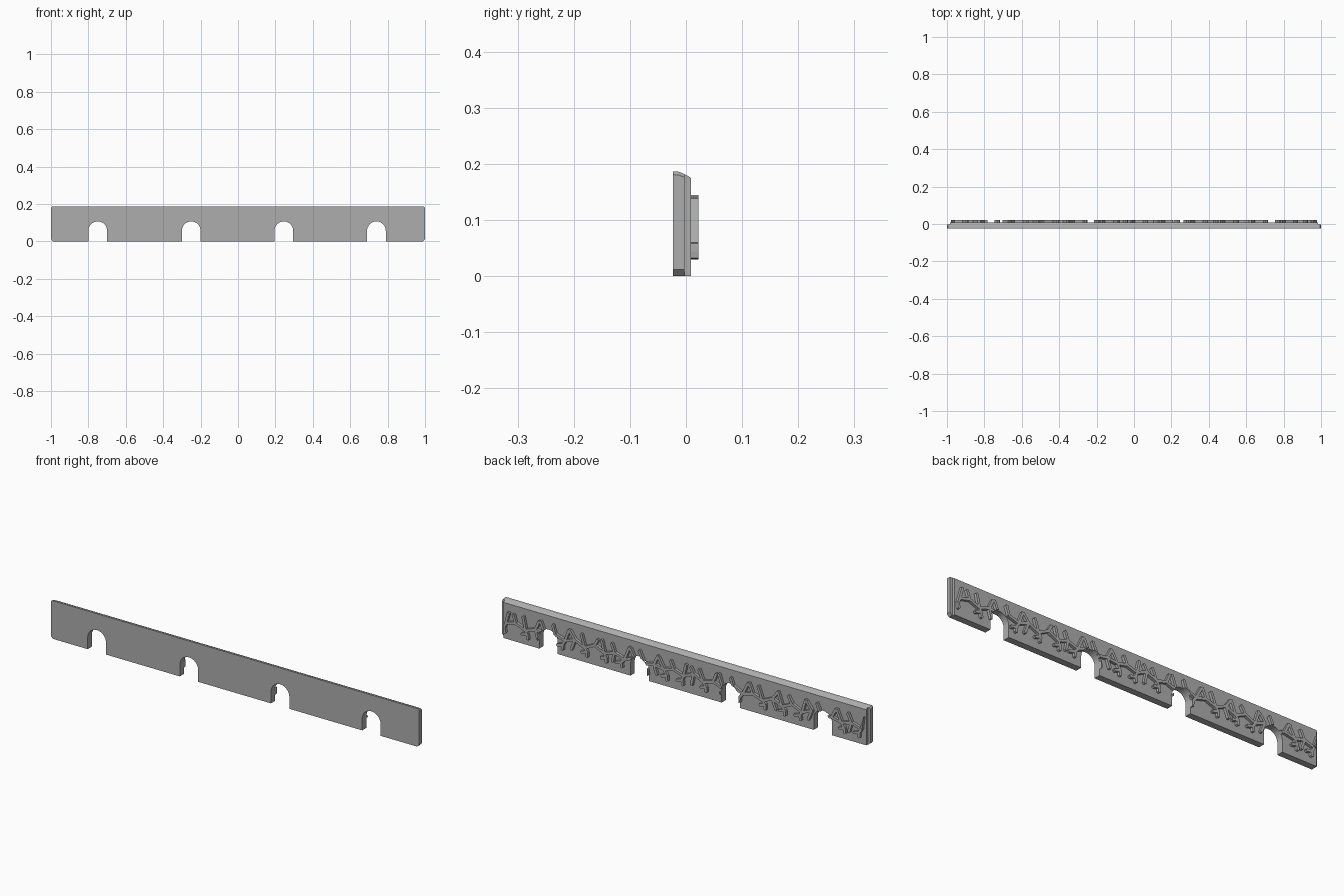
import bpy, bmesh, math, random
from mathutils import Vector

cube = bpy.data.objects.get("Cube")
if cube:
    bpy.data.objects.remove(cube)

random.seed(7)
ARCHES = (-0.75, -0.25, 0.245, 0.74)
RADIUS, SPRING, TOP = 0.05, 0.057, 0.187
STEPS = 16

grey = bpy.data.materials.new("stone_grey")
grey.use_nodes = True
colour = (0.42, 0.42, 0.42, 1)
grey.diffuse_color = colour
grey.node_tree.nodes["Principled BSDF"].inputs["Base Color"].default_value = colour


def make_object(name, bm):
    bmesh.ops.recalc_face_normals(bm, faces=bm.faces)
    mesh = bpy.data.meshes.new(name)
    bm.to_mesh(mesh)
    bm.free()
    mesh.materials.append(grey)
    obj = bpy.data.objects.new(name, mesh)
    bpy.context.collection.objects.link(obj)
    return obj


def loft(bm, outline, stations):
    """Sweep an x-z outline along y; each station is (y, height of its top edge)."""
    rings = []
    for y, top in stations:
        rings.append([bm.verts.new((x, y, z - TOP + top if z > 0.15 else z))
                      for x, z in outline])
    n = len(outline)
    for a, b in zip(rings, rings[1:]):
        for i in range(n):
            j = (i + 1) % n
            bm.faces.new((a[i], a[j], b[j], b[i]))
    bm.faces.new(rings[0])
    bm.faces.new(rings[-1][::-1])


def arch(cx, bottom=0.0):
    curve = [(cx - RADIUS * math.cos(math.pi * i / STEPS),
              SPRING + RADIUS * math.sin(math.pi * i / STEPS)) for i in range(STEPS + 1)]
    return [(cx - RADIUS, bottom)] + curve + [(cx + RADIUS, bottom)]


def wall_outline(half, low, high):
    """Long panel with cut corners and arched openings in its lower edge."""
    points = [(-half + low, 0)]
    for cx in ARCHES:
        points += arch(cx)
    points += [(half - low, 0)]
    if low:
        points += [(half, low), (half, TOP - high), (half - high, TOP),
                   (-half + high, TOP), (-half, TOP - high), (-half, low)]
    else:
        points += [(half, TOP), (-half, TOP)]
    return points


# Front panel with clipped corners and a gently falling top
bm = bmesh.new()
loft(bm, wall_outline(1.0, 0.012, 0.006), [(-0.023, 0.187), (-0.012, 0.186), (-0.003, 0.182)])
make_object("front_panel", bm)

# Narrower backing layer, set in at both ends
bm = bmesh.new()
loft(bm, wall_outline(0.985, 0, 0), [(-0.003, 0.182), (0.003, 0.179), (0.009, 0.175)])
make_object("back_panel", bm)


# Raised branch pattern: a zigzag stem with leaning twigs
def bar(bm, start, end, width=0.013):
    a, b = Vector(start), Vector(end)
    along = (b - a).normalized()
    side = Vector((-along.y, along.x)) * width / 2
    tip = along * width * 0.3
    corners = [a - side, a - tip, a + side, b + side, b + tip, b - side]
    loft(bm, [(min(max(p.x, -0.978), 0.978), min(max(p.y, 0.03), 0.145))
              for p in corners], [(0.007, 0), (0.022, 0)])


bm = bmesh.new()
count = 36
step = 1.93 / count
stem = [(-0.965 + i * step, (0.099 if i % 2 else 0.08) + random.uniform(-0.006, 0.006))
        for i in range(count + 1)]
gaps = [min(range(count), key=lambda i: abs(stem[i][0] + step / 2 - cx)) for cx in ARCHES]
for i, (x, z) in enumerate(stem):
    if i < count and i not in gaps:
        bar(bm, (x, z), stem[i + 1])
    lean = random.uniform(0.012, 0.03) * (1 if i % 3 else -1)
    bar(bm, (x, z), (x + lean, random.uniform(0.134, 0.142)))
    if i % 2 == 0:
        knee = (x - lean * 0.6, 0.058)
        bar(bm, (x, z), knee)
        bar(bm, knee, (knee[0] + random.uniform(-0.006, 0.006), 0.034))
        bar(bm, knee, (knee[0] + 0.03, 0.05))
    elif i % 4 == 1:
        bar(bm, (x, z), (x + lean * 0.7, 0.048))
relief = make_object("branch_relief", bm)

# Trim the branches to the arched openings
bm = bmesh.new()
for cx in ARCHES:
    loft(bm, arch(cx, -0.05), [(-0.05, 0), (0.05, 0)])
cutter = make_object("arch_cutter", bm)
cutter.hide_render = True
trim = relief.modifiers.new("trim", 'BOOLEAN')
trim.operation = 'DIFFERENCE'
trim.solver = 'EXACT'
trim.use_self = True
trim.object = cutter
graph = bpy.context.evaluated_depsgraph_get()
relief.data = bpy.data.meshes.new_from_object(relief.evaluated_get(graph))
relief.modifiers.clear()
bpy.data.objects.remove(cutter)
